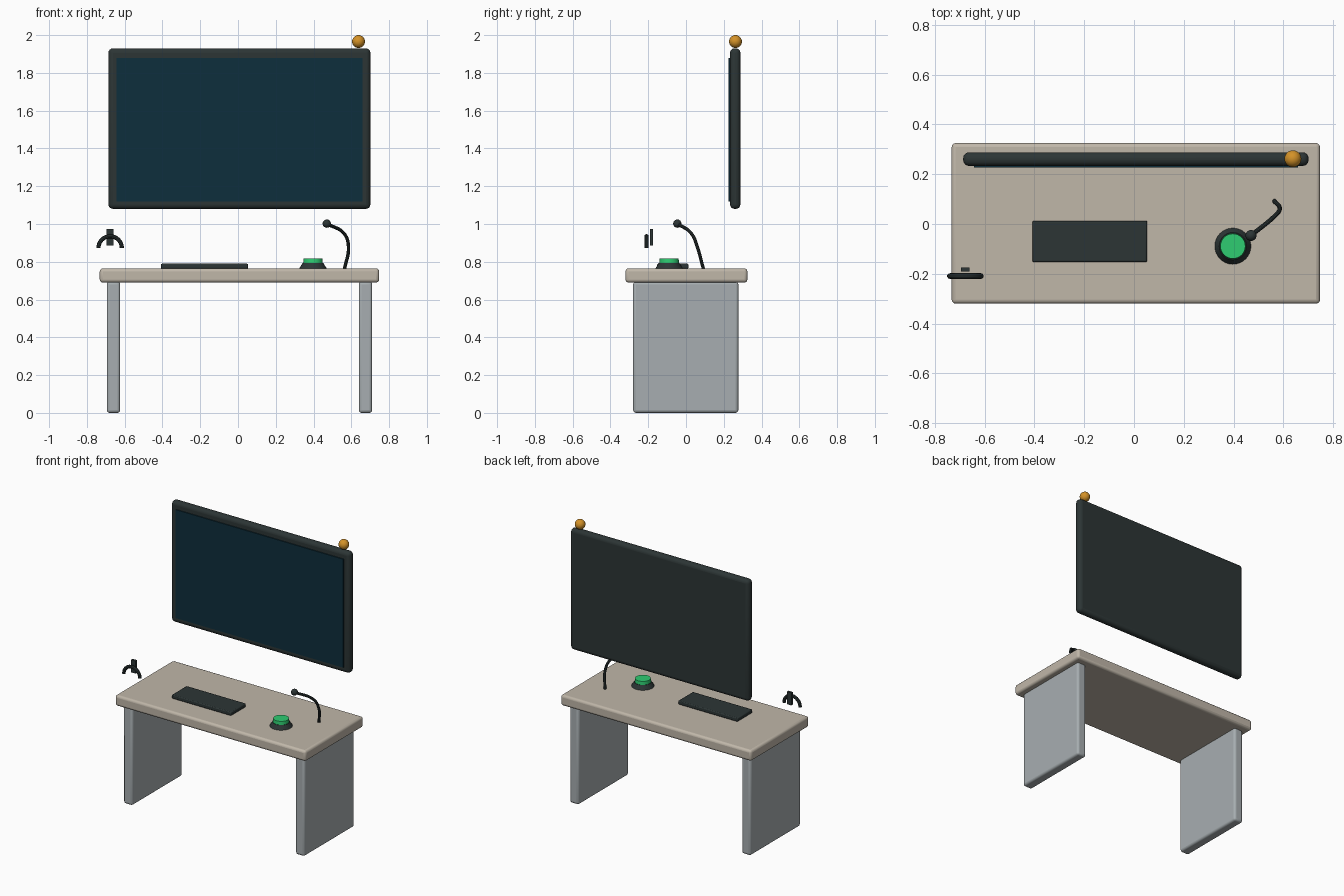
import bpy
import math
from mathutils import Vector

if "Cube" in bpy.data.objects:
    bpy.data.objects.remove(bpy.data.objects["Cube"], do_unlink=True)


def material(name, srgb):
    # Convert display values to linear
    lin = [((c / 255 + 0.055) / 1.055) ** 2.4 if c > 10 else c / 255 / 12.92 for c in srgb]
    mat = bpy.data.materials.new(name)
    mat.use_nodes = True
    mat.diffuse_color = (*lin, 1)
    mat.node_tree.nodes["Principled BSDF"].inputs["Base Color"].default_value = (*lin, 1)
    return mat


beige = material("warm beige", (192, 183, 169))
grey = material("cool grey", (167, 174, 177))
dark = material("charcoal", (44, 53, 53))
glass = material("dark teal glass", (13, 46, 60))
green = material("button green", (46, 204, 113))
amber = material("lamp amber", (212, 146, 40))


def finish(name, mat, smooth=True):
    obj = bpy.context.object
    obj.name = name
    obj.data.materials.append(mat)
    if smooth:
        bpy.ops.object.shade_smooth_by_angle(angle=math.radians(35))
    return obj


def box(name, mat, low, high, bevel=0.0, segments=3):
    low, high = Vector(low), Vector(high)
    bpy.ops.mesh.primitive_cube_add(size=1, location=(low + high) / 2)
    obj = bpy.context.object
    obj.scale = high - low
    bpy.ops.object.transform_apply(location=False, rotation=False, scale=True)
    if bevel:
        mod = obj.modifiers.new("Bevel", "BEVEL")
        mod.width = bevel
        mod.segments = segments
    return finish(name, mat, bevel > 0)


def ball(name, mat, centre, radius):
    bpy.ops.mesh.primitive_uv_sphere_add(segments=24, ring_count=16, radius=radius, location=centre)
    return finish(name, mat)


def cone(name, mat, centre, r1, r2, z0, z1):
    bpy.ops.mesh.primitive_cone_add(vertices=32, radius1=r1, radius2=r2, depth=z1 - z0,
                                    location=(*centre, (z0 + z1) / 2))
    return finish(name, mat)


def tube(name, mat, points, radius, spline_type="POLY"):
    curve = bpy.data.curves.new(name, "CURVE")
    curve.dimensions = "3D"
    curve.bevel_depth = radius
    curve.bevel_resolution = 3
    curve.use_fill_caps = True
    spline = curve.splines.new(spline_type)
    if spline_type == "BEZIER":
        spline.bezier_points.add(len(points) - 1)
        for bp, p in zip(spline.bezier_points, points):
            bp.co = p
            bp.handle_left_type = bp.handle_right_type = "AUTO"
    else:
        spline.points.add(len(points) - 1)
        for sp, p in zip(spline.points, points):
            sp.co = (*p, 1)
    obj = bpy.data.objects.new(name, curve)
    bpy.context.collection.objects.link(obj)
    bpy.ops.object.select_all(action="DESELECT")
    obj.select_set(True)
    bpy.context.view_layer.objects.active = obj
    bpy.ops.object.convert(target="MESH")
    return finish(name, mat)


# Desk
box("desk_top", beige, (-0.732, -0.32, 0.69), (0.747, 0.325, 0.765), 0.016)
for name, x in (("right_leg_panel", -0.659), ("left_leg_panel", 0.675)):
    box(name, grey, (x - 0.035, -0.28, 0), (x + 0.035, 0.277, 0.695), 0.015)

# Floating display and lamp
box("display_body", dark, (-0.686, 0.233, 1.08), (0.701, 0.288, 1.93), 0.024, 4)
box("display_screen", glass, (-0.643, 0.226, 1.12), (0.658, 0.24, 1.88))
ball("status_lamp", amber, (0.638, 0.262, 1.966), 0.034)

# Keyboard
box("keyboard", dark, (-0.408, -0.153, 0.763), (0.053, 0.013, 0.79), 0.006, 2)

# Push button
spot = (0.397, -0.089)
cone("button_base", dark, spot, 0.074, 0.055, 0.763, 0.793)
cone("button_cap", green, spot, 0.052, 0.05, 0.79, 0.817)

# Microphone on a bent stalk
head = (0.47, -0.046, 1.002)
tube("microphone_stalk", dark,
     [(0.564, 0.092, 0.763), (0.585, 0.06, 0.878), (0.565, 0.032, 0.945), head], 0.009, "BEZIER")
ball("microphone_head", dark, head, 0.022)

# Headset: half-ring band with a block behind
arc = [(-0.677 + 0.062 * math.cos(math.pi * i / 20), -0.209,
        0.873 + 0.062 * math.sin(math.pi * i / 20)) for i in range(21)]
tube("headset_band", dark, arc, 0.0115)
box("headset_block", dark, (-0.695, -0.191, 0.885), (-0.66, -0.174, 0.973))
